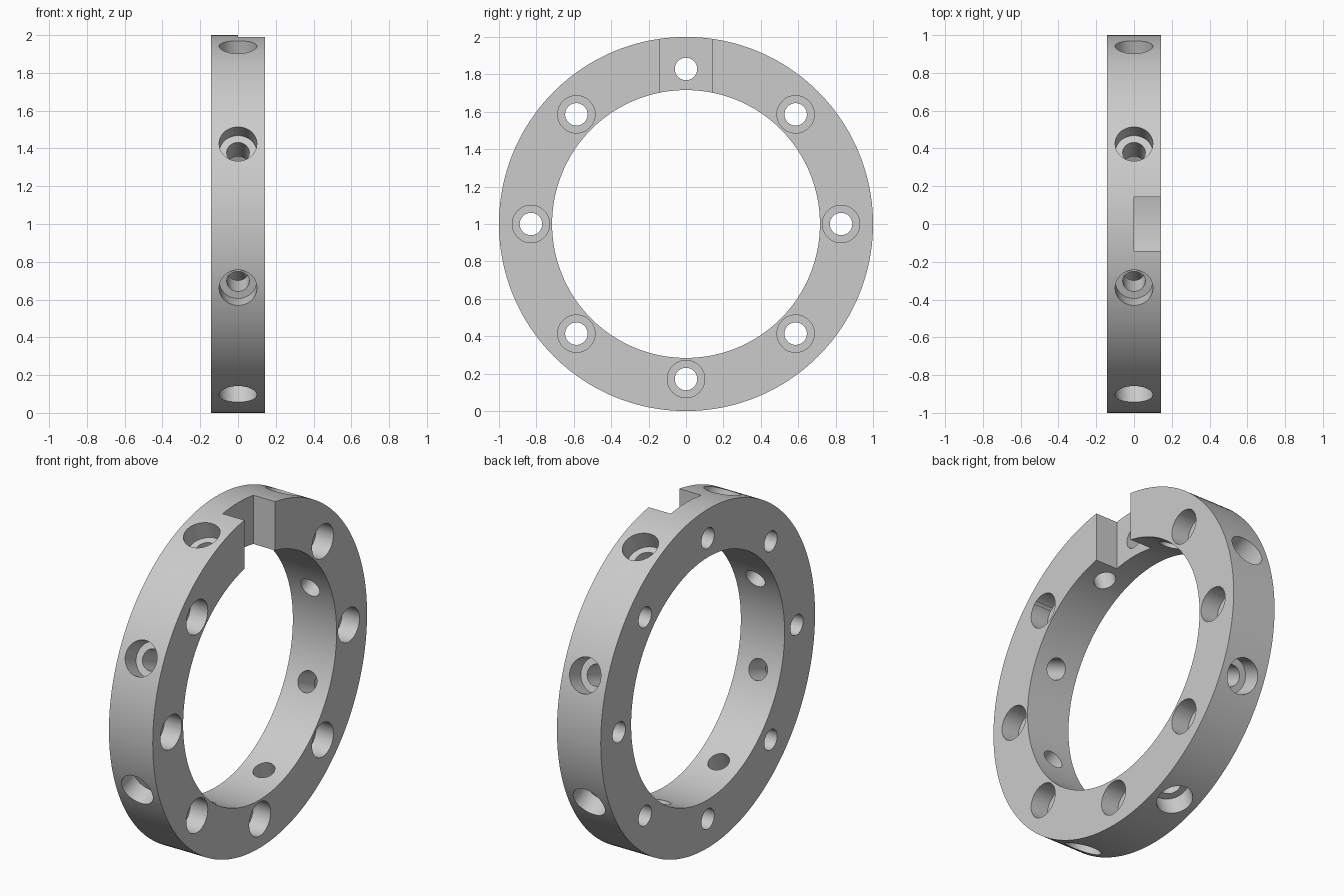
import bpy, bmesh, math
from mathutils import Matrix

if "Cube" in bpy.data.objects:
    bpy.data.objects.remove(bpy.data.objects["Cube"])

R_OUT, R_IN, HALF = 1.0, 0.716, 0.143   # ring radii and half thickness
BORE, COUNTER, DEPTH = 0.06, 0.1, 0.113  # screw hole radii, counterbore depth


def lathe(bm, profile, segs, mat, closed=False):
    """Revolve (radius, height) points about local z, capped unless closed."""
    rings = [[bm.verts.new(mat @ Matrix.Rotation(2 * math.pi * i / segs, 4, 'Z') @
              Matrix.Translation((r, 0, h)).to_translation())
              for i in range(segs)] for r, h in profile]
    pairs = list(zip(rings, rings[1:]))
    if closed:
        pairs.append((rings[-1], rings[0]))
    else:
        bm.faces.new(rings[0][::-1])
        bm.faces.new(rings[-1])
    for a, b in pairs:
        for i in range(segs):
            j = (i + 1) % segs
            bm.faces.new((a[i], a[j], b[j], b[i]))


def finish(bm, name):
    bmesh.ops.recalc_face_normals(bm, faces=bm.faces)
    me = bpy.data.meshes.new(name)
    bm.to_mesh(me)
    bm.free()
    ob = bpy.data.objects.new(name, me)
    bpy.context.collection.objects.link(ob)
    return ob


AXIS_X = Matrix.Rotation(math.pi / 2, 4, 'Y')
CENTRE = Matrix.Translation((0, 0, 1))

# Ring body
bm = bmesh.new()
lathe(bm, [(R_OUT, -HALF), (R_OUT, HALF), (R_IN, HALF), (R_IN, -HALF)],
      160, CENTRE @ AXIS_X, closed=True)
ring = finish(bm, "clamp_ring")

# Stepped screw holes: eight along the axis, eight radial
bm = bmesh.new()
for k in range(8):
    a = k * math.pi / 4
    place = Matrix.Translation((0, 0.829 * math.cos(a), 0.829 * math.sin(a)))
    floor = HALF - DEPTH
    lathe(bm, [(BORE, -0.3), (BORE, floor), (COUNTER, floor), (COUNTER, 0.3)],
          40, CENTRE @ place @ AXIS_X)
    turn = Matrix.Rotation(a + math.radians(19.8), 4, 'X')
    floor = R_OUT - DEPTH
    lathe(bm, [(BORE, 0.6), (BORE, floor), (COUNTER, floor), (COUNTER, 1.1)],
          40, CENTRE @ turn)
holes = finish(bm, "hole_cutter")

# Notch at the top of the right face
bm = bmesh.new()
bmesh.ops.create_cube(bm, size=1, matrix=Matrix.Translation((0.2, 0, 1.85)) @
                      Matrix.Diagonal((0.4, 2 * HALF, 0.6, 1)))
notch = finish(bm, "notch_cutter")

# Cut, then keep only the finished ring
for cutter in (holes, notch):
    cutter.hide_render = True
    mod = ring.modifiers.new(cutter.name, 'BOOLEAN')
    mod.operation, mod.solver, mod.object = 'DIFFERENCE', 'EXACT', cutter
bpy.context.view_layer.update()
deps = bpy.context.evaluated_depsgraph_get()
mesh = bpy.data.meshes.new_from_object(ring.evaluated_get(deps))
ring.modifiers.clear()
ring.data = mesh
for cutter in (holes, notch):
    bpy.data.objects.remove(cutter)

# Plain grey material and smooth curved walls
grey = bpy.data.materials.new("plain grey")
grey.diffuse_color = (0.6, 0.6, 0.6, 1)
grey.use_nodes = True
grey.node_tree.nodes["Principled BSDF"].inputs["Base Color"].default_value = grey.diffuse_color
mesh.materials.clear()
mesh.materials.append(grey)
bpy.context.view_layer.objects.active = ring
ring.select_set(True)
bpy.ops.object.shade_smooth_by_angle(angle=math.radians(30))
